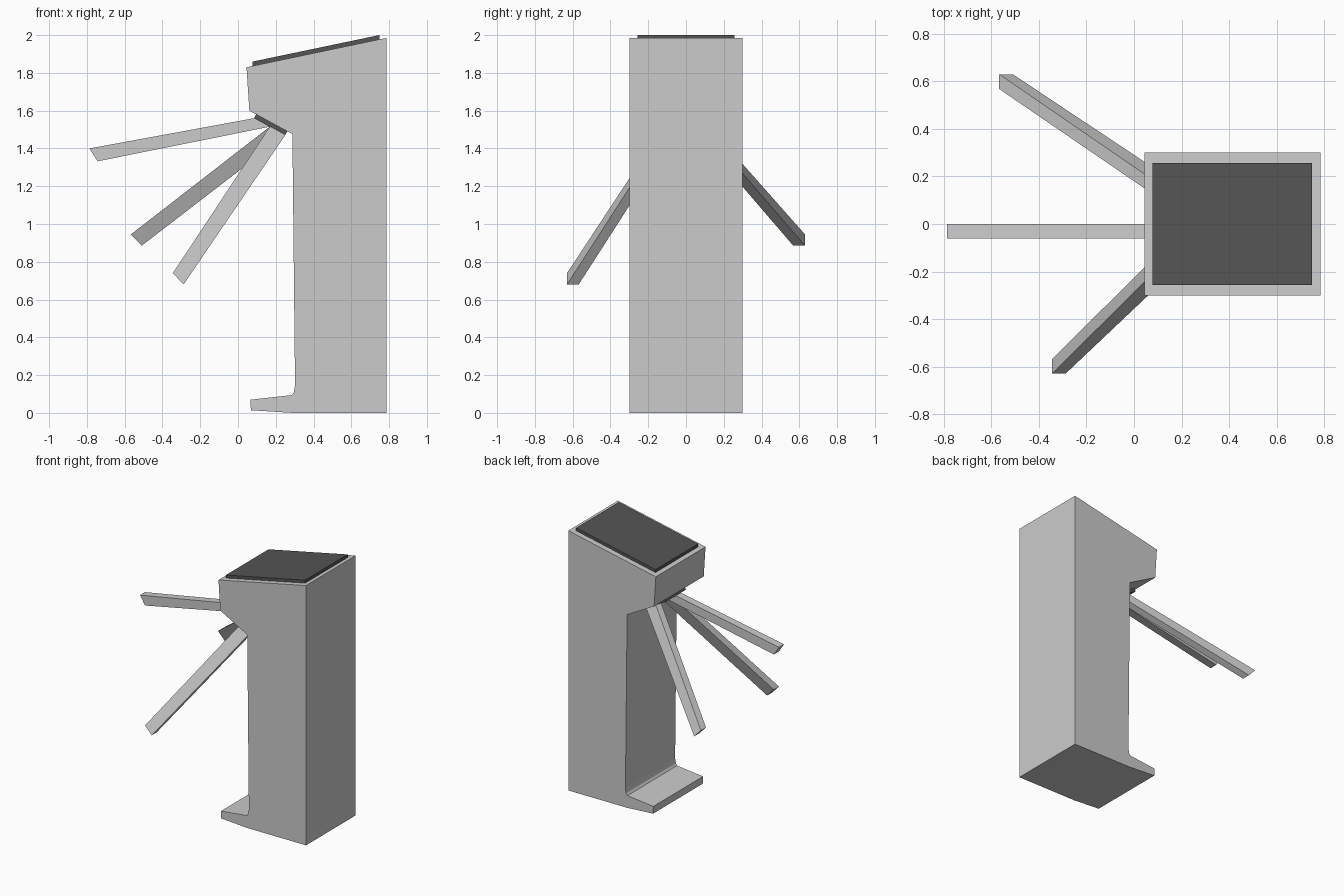
import bpy, bmesh

if "Cube" in bpy.data.objects:
    bpy.data.objects.remove(bpy.data.objects["Cube"])

dark = bpy.data.materials.new("dark_panel")
dark.diffuse_color = (0.09, 0.09, 0.09, 1)
dark.use_nodes = True
dark.node_tree.nodes["Principled BSDF"].inputs["Base Color"].default_value = dark.diffuse_color


def finish(name, bm, mat=None):
    bmesh.ops.recalc_face_normals(bm, faces=bm.faces)
    mesh = bpy.data.meshes.new(name)
    bm.to_mesh(mesh)
    bm.free()
    if mat:
        mesh.materials.append(mat)
    obj = bpy.data.objects.new(name, mesh)
    bpy.context.collection.objects.link(obj)
    return obj


def extrude_profile(name, profile, half_width, mat=None):
    """Extrude an x-z outline symmetrically along y."""
    bm = bmesh.new()
    face = bm.faces.new([bm.verts.new((x, -half_width, z)) for x, z in profile])
    ext = bmesh.ops.extrude_face_region(bm, geom=[face])
    verts = [g for g in ext["geom"] if isinstance(g, bmesh.types.BMVert)]
    bmesh.ops.translate(bm, verts=verts, vec=(0, 2 * half_width, 0))
    return finish(name, bm, mat)


def loft_arm(name, base, base_y, tip, tip_y):
    """Four-sided bar between two quads, each given by an x-z edge and a y range."""
    bm = bmesh.new()
    rings = []
    for (a, b), (y0, y1) in ((base, base_y), (tip, tip_y)):
        rings.append([bm.verts.new((p[0], y, p[1]))
                      for p, y in ((a, y0), (a, y1), (b, y1), (b, y0))])
    for ring in rings:
        bm.faces.new(ring)
    for i in range(4):
        j = (i + 1) % 4
        bm.faces.new((rings[0][i], rings[0][j], rings[1][j], rings[1][i]))
    return finish(name, bm)


# Cabinet with overhanging head and foot
extrude_profile("cabinet", [
    (0.785, 0), (0.785, 1.985), (0.045, 1.83), (0.06, 1.60), (0.288, 1.476),
    (0.302, 0.145), (0.296, 0.11), (0.285, 0.094), (0.066, 0.07),
    (0.068, 0.014), (0.29, 0.0)], 0.30)

# Dark sloping top panel
extrude_profile("top_panel", [
    (0.078, 1.835), (0.748, 1.976), (0.748, 2.0), (0.078, 1.86)], 0.257, dark)

# Dark hub plate under the head
upper, middle, lower = (0.085, 1.560), (0.168, 1.515), (0.250, 1.470)
extrude_profile("hub_plate", [upper, lower, (0.263, 1.495), (0.098, 1.585)], 0.12, dark)

# Three barrier arms growing from cells of the hub plate
loft_arm("upper_arm", (upper, middle), (-0.06, 0.0),
         ((-0.787, 1.40), (-0.743, 1.332)), (-0.06, 0.0))
loft_arm("back_arm", (middle, lower), (0.065, 0.125),
         ((-0.567, 0.945), (-0.51, 0.885)), (0.568, 0.63))
loft_arm("front_arm", (middle, lower), (-0.12, -0.06),
         ((-0.345, 0.74), (-0.288, 0.68)), (-0.63, -0.568))
